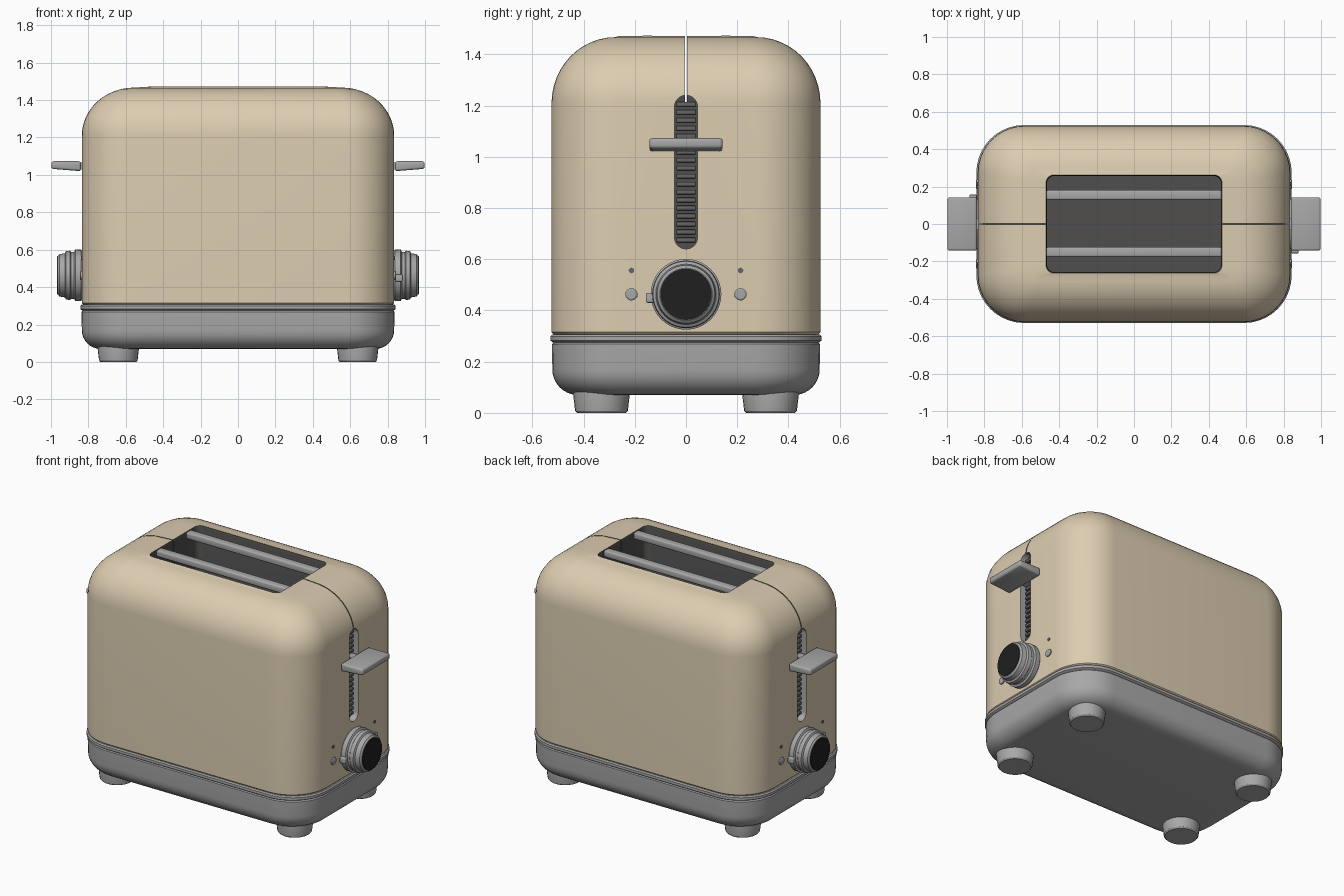
import bpy, bmesh
from math import pi, cos, sin, radians
from mathutils import Matrix, Vector

if "Cube" in bpy.data.objects:
    bpy.data.objects.remove(bpy.data.objects["Cube"], do_unlink=True)


def material(name, rgb):
    m = bpy.data.materials.new(name)
    m.use_nodes = True
    m.diffuse_color = (*rgb, 1)
    m.node_tree.nodes["Principled BSDF"].inputs["Base Color"].default_value = (*rgb, 1)
    return m


CREAM = material("cream enamel", (0.72, 0.61, 0.44))
METAL = material("brushed grey", (0.39, 0.39, 0.39))
DARK = material("dark grey interior", (0.08, 0.077, 0.075))
RIB = material("rib grey", (0.13, 0.13, 0.13))
BLACK = material("black dial", (0.014, 0.014, 0.014))
TURN = Matrix.Rotation(pi, 4, 'Z')


def smooth(ob, angle=32):
    bpy.ops.object.select_all(action='DESELECT')
    ob.select_set(True)
    bpy.context.view_layer.objects.active = ob
    bpy.ops.object.shade_smooth_by_angle(angle=radians(angle))


def finish(bm, name, mats, turn=False):
    bmesh.ops.recalc_face_normals(bm, faces=bm.faces)
    if turn:
        bm.transform(TURN)
    me = bpy.data.meshes.new(name)
    bm.to_mesh(me)
    bm.free()
    for m in mats:
        me.materials.append(m)
    ob = bpy.data.objects.new(name, me)
    bpy.context.collection.objects.link(ob)
    smooth(ob)
    return ob


def loft(name, rings, mats, seg=lambda i: 0, caps=(0, 0), turn=False):
    """Skin a list of equal point rings and close both ends."""
    bm = bmesh.new()
    loops = [[bm.verts.new(p) for p in ring] for ring in rings]
    n = len(loops[0])
    for i, (a, b) in enumerate(zip(loops, loops[1:])):
        for k in range(n):
            f = bm.faces.new((a[k], a[(k + 1) % n], b[(k + 1) % n], b[k]))
            f.material_index = seg(i)
    for loop, idx in ((loops[0], caps[0]), (loops[-1], caps[1])):
        bm.faces.new(loop).material_index = idx
    return finish(bm, name, mats, turn)


def rounded_rect(hx, hy, r, z, steps=10):
    pts = []
    for q, (sx, sy) in enumerate(((1, 1), (-1, 1), (-1, -1), (1, -1))):
        for k in range(steps + 1):
            a = (q + k / steps) * pi / 2
            pts.append((sx * (hx - r) + r * cos(a), sy * (hy - r) + r * sin(a), z))
    return pts


def disc_x(x, r, y=0, z=0, n=40):
    return [(x, y + r * cos(2 * pi * k / n), z + r * sin(2 * pi * k / n)) for k in range(n)]


def disc_z(x, y, r, z, n=28):
    return [(x + r * cos(2 * pi * k / n), y + r * sin(2 * pi * k / n), z) for k in range(n)]


def box(name, lo, hi, mats, bevel=0.0, index=0, turn=False):
    lo, hi = Vector(lo), Vector(hi)
    bm = bmesh.new()
    bmesh.ops.create_cube(bm, size=1)
    for v in bm.verts:
        v.co = (lo + hi) / 2 + v.co * (hi - lo)
    if bevel:
        bmesh.ops.bevel(bm, geom=bm.edges[:], offset=bevel, segments=3, profile=0.5, affect='EDGES')
    for f in bm.faces:
        f.material_index = index
    return finish(bm, name, mats, turn)


def cut(ob, cutter):
    cutter.hide_render = True
    mod = ob.modifiers.new("cut", 'BOOLEAN')
    mod.operation, mod.solver, mod.object = 'DIFFERENCE', 'EXACT', cutter
    bpy.ops.object.select_all(action='DESELECT')
    bpy.context.view_layer.objects.active = ob
    ob.select_set(True)
    bpy.ops.object.modifier_apply(modifier=mod.name)
    bpy.data.objects.remove(cutter, do_unlink=True)


# Body shell: rounded sides, domed shoulders, then down into the bread well
SHELL = [CREAM, DARK, METAL]
rings = [rounded_rect(0.82, 0.51, 0.24, 0.30), rounded_rect(0.835, 0.525, 0.25, 0.315)]
for k in range(13):
    t = k / 12 * pi / 2
    c = 1 - cos(t)
    rings.append(rounded_rect(0.835 - 0.28 * c, 0.525 - 0.25 * c, 0.25 - 0.19 * c, 1.21 + 0.257 * sin(t)))
top = len(rings)
rings += [rounded_rect(0.47, 0.262, 0.04, 1.472), rounded_rect(0.465, 0.257, 0.04, 1.455),
          rounded_rect(0.465, 0.257, 0.04, 0.45)]
body = loft("body_shell", rings, SHELL, seg=lambda i: int(i >= top), caps=(0, 1))

# Lever channels in both ends, and the seam over the top
for turn in (False, True):
    def capsule(x):
        pts = []
        for k in range(26):
            half = k // 13
            a = half * pi + (k % 13) / 12 * pi
            pts.append((x, 0.045 * cos(a), (0.685 if half else 1.195) + 0.045 * sin(a)))
        return pts
    cut(body, loft("channel_cutter", [capsule(0.79), capsule(0.95)], SHELL,
                   seg=lambda i: 2, caps=(1, 1), turn=turn))
cut(body, box("seam_cutter", (-1, -0.003, 1.2), (1, 0.003, 1.6), SHELL, index=1))
smooth(body)

# Base tray with rounded underside and a raised rim
rings = []
for k in range(9):
    t = k / 8 * pi / 2
    s = 1 - sin(t)
    rings.append(rounded_rect(0.835 - 0.1 * s, 0.522 - 0.1 * s, 0.25 - 0.08 * s, 0.17 - 0.1 * cos(t)))
rings += [rounded_rect(0.837, 0.523, 0.25, 0.268), rounded_rect(0.831, 0.518, 0.25, 0.274),
          rounded_rect(0.843, 0.529, 0.255, 0.282), rounded_rect(0.843, 0.529, 0.255, 0.299),
          rounded_rect(0.836, 0.522, 0.25, 0.306)]
loft("base_tray", rings, [METAL])

# Feet
for x in (-0.64, 0.64):
    for y in (-0.33, 0.33):
        loft("foot", [disc_z(x, y, r, z) for r, z in
                      ((0.096, 0), (0.103, 0.008), (0.112, 0.085), (0.105, 0.13))], [METAL])

# Bread guide rails across the well
for y in (-0.15, 0.155):
    box("guide_rail", (-0.468, y - 0.026, 1.43), (0.468, y + 0.026, 1.473), [METAL], 0.01)

# Controls, the same on both ends
KNOB_Z = 0.463
KNOB = ((0.825, 0.125), (0.84, 0.137), (0.87, 0.138), (0.876, 0.126), (0.893, 0.126),
        (0.898, 0.132), (0.92, 0.129), (0.926, 0.118), (0.955, 0.113), (0.964, 0.102))
for turn in (False, True):
    # Ribbed back of the channel
    for k in range(18):
        z = 0.675 + k * 0.0312
        box("channel_rib", (0.785, -0.038, z - 0.009), (0.808, 0.038, z + 0.009), [RIB], 0.004, turn=turn)
    # Lever with stem
    box("lever_stem", (0.78, -0.03, 1.03), (0.88, 0.03, 1.065), [METAL], turn=turn)
    lever = box("lever_paddle", (0.84, -0.143, 1.02), (0.998, 0.143, 1.073), [METAL], 0.012, turn=turn)
    for v in lever.data.vertices:
        if v.co.z < 1.04:
            v.co.z += 0.08 * (abs(v.co.x) - 0.84)
    # Stepped dial with black face and pointer
    loft("dial", [disc_x(x, r, 0, KNOB_Z) for x, r in KNOB], [METAL], turn=turn)
    loft("dial_face", [disc_x(x, 0.1, 0, KNOB_Z) for x in (0.96, 0.968)], [BLACK], turn=turn)
    box("dial_pointer", (0.84, -0.157, 0.43), (0.88, -0.125, 0.468), [METAL], 0.006, turn=turn)
    # Buttons and indicator lights
    for y in (-0.213, 0.213):
        loft("button", [disc_x(x, r, y, 0.463, 20) for x, r in
                        ((0.82, 0.024), (0.842, 0.024), (0.846, 0.018))], [METAL], turn=turn)
        loft("indicator", [disc_x(x, 0.011, y, 0.556, 16) for x in (0.82, 0.839)], [RIB], turn=turn)
